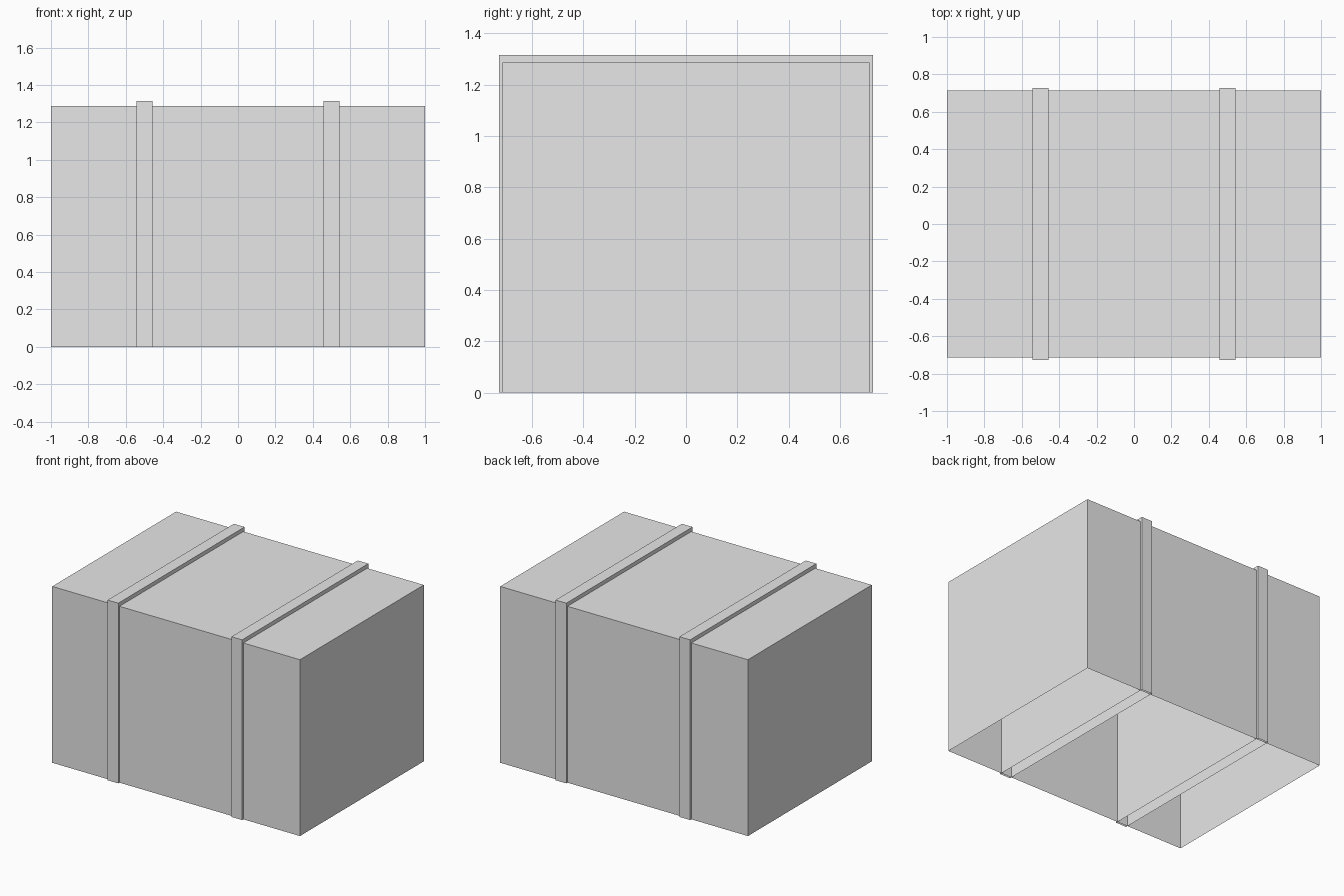
import bpy
import bmesh

if "Cube" in bpy.data.objects:
    bpy.data.objects.remove(bpy.data.objects["Cube"])

grey = bpy.data.materials.new("light_grey")
grey.diffuse_color = (0.8, 0.8, 0.8, 1.0)
grey.use_nodes = True
grey.node_tree.nodes["Principled BSDF"].inputs["Base Color"].default_value = grey.diffuse_color


def open_box(name, x, width, depth, height):
    """Box standing on z = 0 with no bottom face."""
    bm = bmesh.new()
    bmesh.ops.create_cube(bm, size=1.0)
    for v in bm.verts:
        v.co = (x + v.co.x * width, v.co.y * depth, (v.co.z + 0.5) * height)
    bm.normal_update()
    bottom = [f for f in bm.faces if f.normal.z < -0.5]
    bmesh.ops.delete(bm, geom=bottom, context='FACES_ONLY')
    mesh = bpy.data.meshes.new(name)
    bm.to_mesh(mesh)
    bm.free()
    mesh.materials.append(grey)
    obj = bpy.data.objects.new(name, mesh)
    bpy.context.collection.objects.link(obj)
    return obj


# Main crate, hollow and open underneath
open_box("crate_body", 0.0, 2.0, 1.428, 1.287)

# Two straps, each a thin open shell running through the crate
for side, x in (("left", -0.5), ("right", 0.5)):
    open_box(side + "_strap", x, 0.086, 1.456, 1.315)
